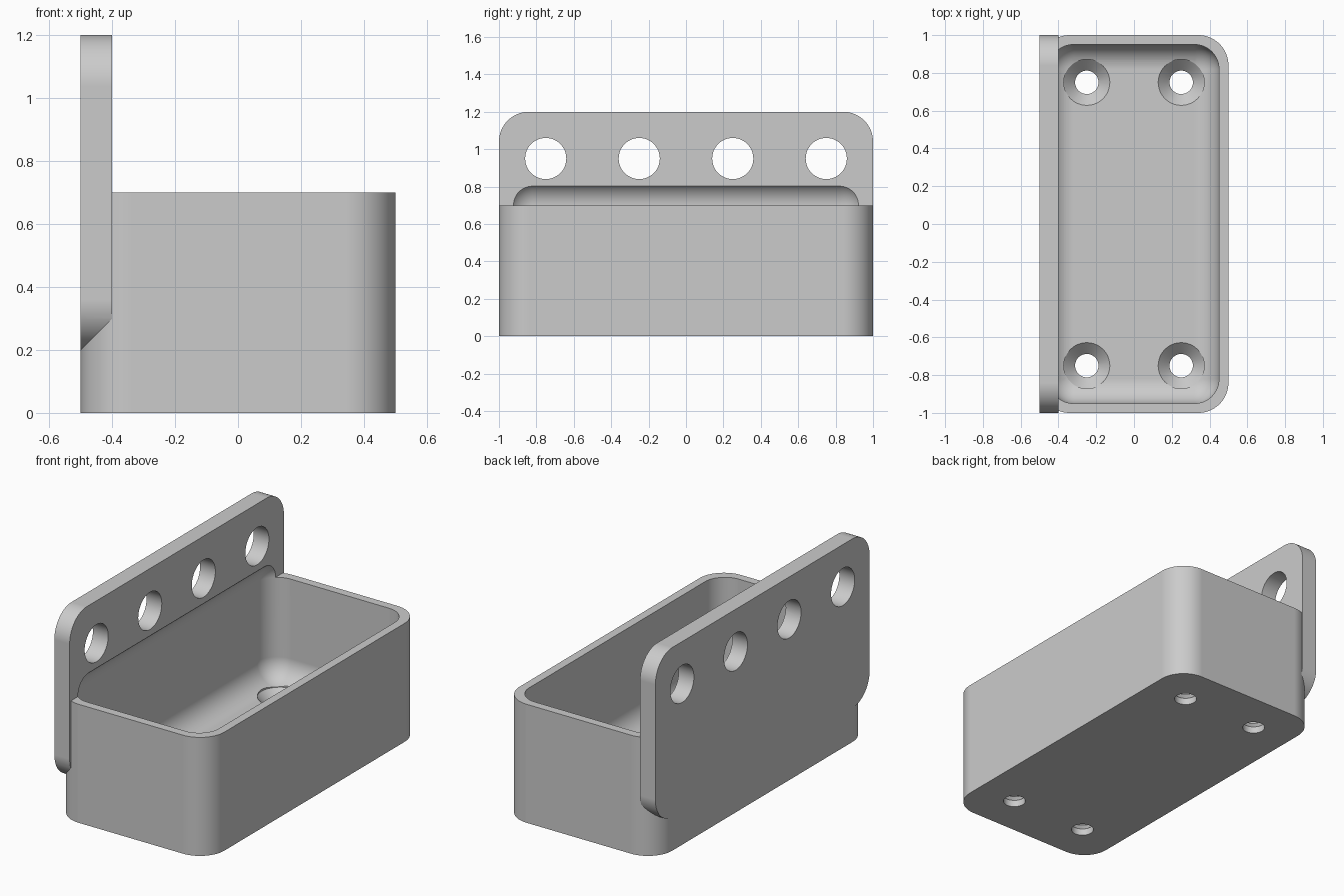
import bpy, bmesh, math
from mathutils import Matrix, Vector

old = bpy.data.objects.get("Cube")
if old:
    bpy.data.objects.remove(old, do_unlink=True)

grey = bpy.data.materials.new("plain grey")
grey.use_nodes = True
COLOUR = (0.6, 0.6, 0.6, 1)
grey.diffuse_color = COLOUR
grey.node_tree.nodes["Principled BSDF"].inputs["Base Color"].default_value = COLOUR


def finish(bm, name):
    bmesh.ops.recalc_face_normals(bm, faces=bm.faces)
    mesh = bpy.data.meshes.new(name)
    bm.to_mesh(mesh)
    bm.free()
    mesh.materials.append(grey)
    obj = bpy.data.objects.new(name, mesh)
    bpy.context.collection.objects.link(obj)
    return obj


def rounded_block(name, low, high, radius, axis=None, segments=16):
    """Block with rounded edges, either along one axis or all over."""
    low, high = Vector(low), Vector(high)
    bm = bmesh.new()
    bmesh.ops.create_cube(bm, size=1)
    for v in bm.verts:
        v.co = Vector(((low[i] + high[i]) / 2 + v.co[i] * (high[i] - low[i]) for i in range(3)))
    edges = [e for e in bm.edges if axis is None
             or abs((e.verts[0].co - e.verts[1].co).normalized()[axis]) > 0.9]
    bmesh.ops.bevel(bm, geom=edges, offset=radius, offset_type='OFFSET',
                    segments=segments, profile=0.5, affect='EDGES')
    return finish(bm, name)


def lathe(name, profile, matrix, steps=48):
    """Solid turned from (radius, height) rings about the local z axis."""
    bm = bmesh.new()
    rings = []
    for r, h in profile:
        rings.append([bm.verts.new(matrix @ Vector((r * math.cos(a), r * math.sin(a), h)))
                      for a in (math.tau * i / steps for i in range(steps))])
    for lower, upper in zip(rings, rings[1:]):
        for i in range(steps):
            j = (i + 1) % steps
            bm.faces.new((lower[i], lower[j], upper[j], upper[i]))
    bm.faces.new(rings[0][::-1])
    bm.faces.new(rings[-1])
    return finish(bm, name)


def combine(target, tool, operation):
    tool.hide_render = True
    mod = target.modifiers.new(operation.lower(), 'BOOLEAN')
    mod.operation, mod.object, mod.solver = operation, tool, 'EXACT'
    bpy.context.view_layer.objects.active = target
    bpy.ops.object.modifier_apply(modifier=mod.name)
    bpy.data.objects.remove(tool, do_unlink=True)


# Tray body and upright mounting plate
tray = rounded_block("tray_with_mounting_plate", (-0.5, -1, 0), (0.5, 1, 0.7), 0.16, axis=2)
plate = rounded_block("mounting_plate", (-0.5, -1, 0.2), (-0.4, 1, 1.2), 0.16, axis=0)
combine(tray, plate, 'UNION')

# Rounded cavity that also scoops into the plate
cavity = rounded_block("cavity_cutter", (-0.45, -0.95, 0.1), (0.45, 0.95, 0.83), 0.13)
combine(tray, cavity, 'DIFFERENCE')

# Row of round holes through the plate
for y in (-0.75, -0.25, 0.25, 0.75):
    turn = Matrix.Translation((-0.45, y, 0.95)) @ Matrix.Rotation(math.pi / 2, 4, 'Y')
    combine(tray, lathe("plate_hole_cutter", [(0.11, -0.2), (0.11, 0.2)], turn), 'DIFFERENCE')

# Countersunk screw holes in the floor
screw = [(0.062, -0.1), (0.062, 0.04), (0.122, 0.1), (0.122, 0.3)]
for x in (-0.25, 0.25):
    for y in (-0.75, 0.75):
        combine(tray, lathe("screw_hole_cutter", screw, Matrix.Translation((x, y, 0))), 'DIFFERENCE')

# Smooth curves, crisp edges
bpy.ops.object.select_all(action='DESELECT')
tray.select_set(True)
bpy.context.view_layer.objects.active = tray
bpy.ops.object.shade_smooth_by_angle(angle=math.radians(25))
weighted = tray.modifiers.new("weighted_normals", 'WEIGHTED_NORMAL')
weighted.keep_sharp = True
